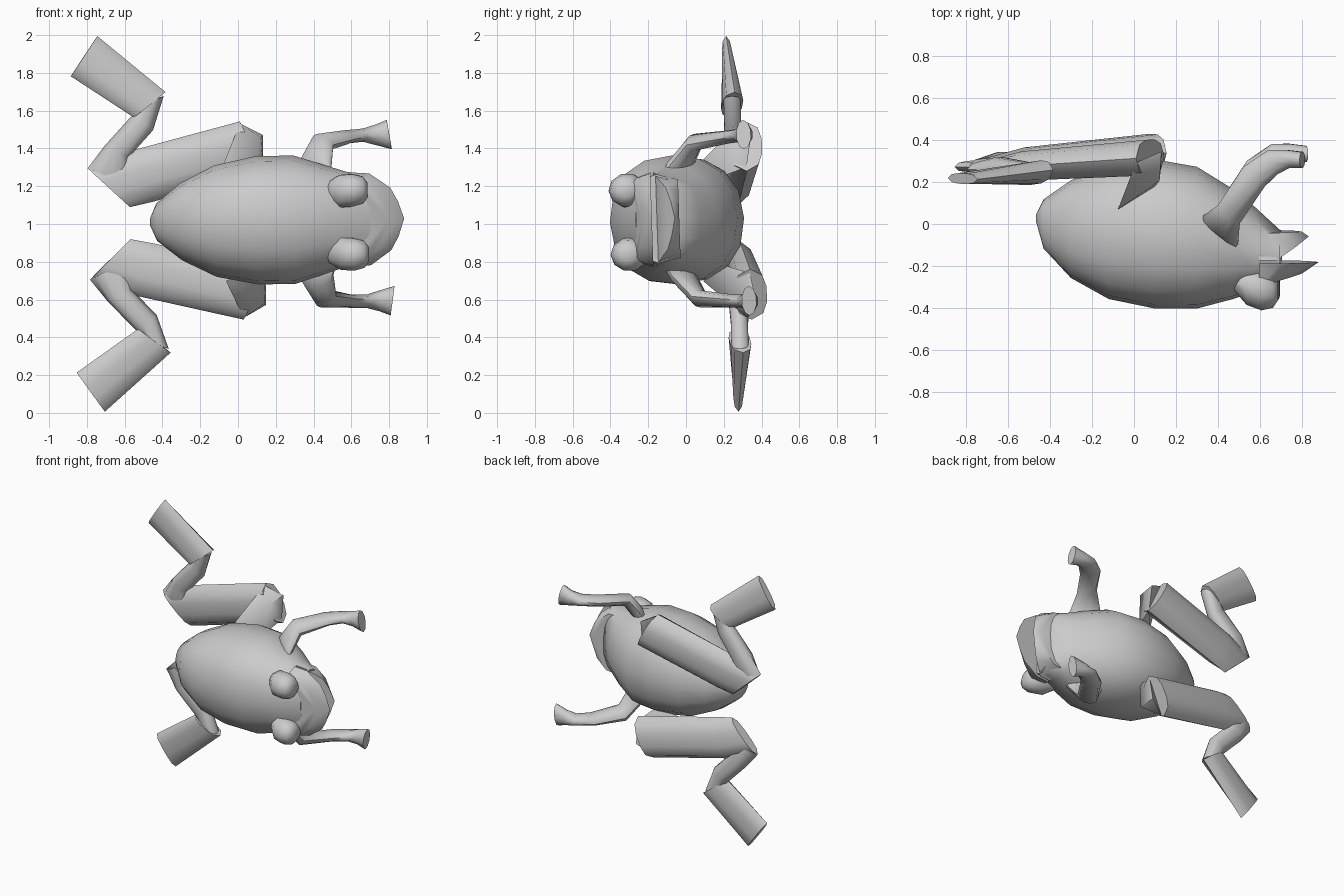
import bpy, bmesh, math
from mathutils import Vector, Matrix

if "Cube" in bpy.data.objects:
    bpy.data.objects.remove(bpy.data.objects["Cube"])

# The whole animal is turned very slightly off axis; z is measured from its midline
POSE = (Matrix.Translation((0, 0, 1.007)) @ Matrix.Rotation(0.033, 4, 'X')
        @ Matrix.Rotation(-0.02, 4, 'Y'))

SLAB = [(-1, 0), (-.75, .75), (-.3, 1), (.3, 1), (.75, .75),
        (1, 0), (.75, -.75), (.3, -1), (-.3, -1), (-.75, -.75)]


def circle(n, power=1.0):
    """Unit circle, squarer for powers below 1."""
    def bend(t):
        return math.copysign(abs(t) ** power, t)
    return [(bend(math.cos(2 * math.pi * i / n)), bend(math.sin(2 * math.pi * i / n)))
            for i in range(n)]


def finish(name, bm, side):
    for v in bm.verts:
        v.co.z *= side
    bmesh.ops.recalc_face_normals(bm, faces=bm.faces)
    me = bpy.data.meshes.new(name)
    bm.to_mesh(me)
    bm.free()
    me.transform(POSE)
    ob = bpy.data.objects.new(name, me)
    bpy.context.collection.objects.link(ob)
    return ob


def loft(name, stations, shape, side=1):
    """Skin between sections, each given by centre and two half-axis vectors."""
    bm = bmesh.new()
    rings = []
    for c, u, v in stations:
        c, u, v = Vector(c), Vector(u), Vector(v)
        rings.append([bm.verts.new(c + u * p + v * q) for p, q in shape])
    n = len(shape)
    for r, s in zip(rings, rings[1:]):
        for i in range(n):
            j = (i + 1) % n
            bm.faces.new((r[i], r[j], s[j], s[i]))
    bm.faces.new(rings[0])
    bm.faces.new(rings[-1])
    return finish(name, bm, side)


def ribbon(a, b, y, t, tilt=0):
    """Section spanning two outline points (x, z) with half thickness t."""
    a, b = Vector((a[0], y - tilt, a[1])), Vector((b[0], y + tilt, b[1]))
    return (a + b) / 2, (b - a) / 2, (0, t, 0)


def hull(name, pts, side=1):
    bm = bmesh.new()
    for p in pts:
        bm.verts.new(p)
    bmesh.ops.convex_hull(bm, input=bm.verts)
    loose = [v for v in bm.verts if not v.link_faces]
    bmesh.ops.delete(bm, geom=loose, context='VERTS')
    return finish(name, bm, side)


# Body: x, back y, belly y, half width
body = [(-.465, 0, .04, .02), (-.43, -.125, .11, .1), (-.3, -.265, .2, .205),
        (-.12, -.365, .275, .295), (.1, -.41, .3, .34), (.3, -.41, .265, .34),
        (.47, -.365, .16, .285), (.58, -.33, .07, .25), (.7, -.275, -.04, .235)]
loft("body", [((x, (a + b) / 2 + .008, .012), (0, (b - a) / 2, 0), (0, 0, w))
              for x, a, b, w in body], circle(16, .88))

# Jaws: outline (x, half width) mirrored across the midline
outline = [(.6, .25), (.7, .243), (.81, .165), (.85, .09), (.88, .0)]
full = outline + [(x, -w) for x, w in outline]
hull("upper_jaw", [(x, -.18, w + .01) for x, w in full] +
     [(.6 + (x - .6) * .72, -.29 + (x - .6) * .2, w * .85 + .01) for x, w in full])
low = [(.6 + (x - .6) * .83, w) for x, w in full]
hull("lower_jaw", [(x, -.165 + max(0, x - .69) * .75, w + .01) for x, w in low] +
     [(.6 + (x - .6) * .85, -.035, w * .85 + .01) for x, w in low])

for side, label in ((1, "left"), (-1, "right")):
    # Bulging eye, rising out of the head and blunt at the front
    loft(label + "_eye",
         [((.47, -.25, .16), (0, .05, 0), (0, 0, .05)),
          ((.54, -.29, .165), (0, .09, 0), (0, 0, .09)),
          ((.61, -.305, .17), (0, .1, 0), (0, 0, .09)),
          ((.665, -.315, .17), (0, .078, 0), (0, 0, .075)),
          ((.69, -.31, .17), (0, .045, 0), (0, 0, .04))], circle(10), side)
    # Front leg with flared hand
    loft(label + "_front_leg",
         [((.41, -.04, .22), (-.02, 0, .06), (.11, -.09, 0)),
          ((.415, -.02, .30), (-.03, 0, .05), (.08, -.07, 0)),
          ((.46, .06, .415), (-.03, 0, .045), (.045, -.045, 0)),
          ((.58, .24, .435), (-.01, 0, .035), (.05, -.05, 0)),
          ((.67, .31, .44), (0, 0, .035), (.025, -.06, 0)),
          ((.74, .325, .44), (0, 0, .055), (.01, -.045, 0)),
          ((.81, .32, .44), (-.012, 0, .078), (0, -.04, 0))], circle(10), side)
    # Thigh and its joint to the body
    loft(label + "_thigh",
         [ribbon((.02, .525), (.15, .26), .33, .085),
          ribbon((-.57, .38), (-.45, .11), .285, .07),
          ribbon((-.79, .295), (-.57, .085), .27, .035)], SLAB, side)
    hull(label + "_hip",
         [(.02, .31, .515), (.14, .36, .45), (.13, .22, .44),
          (-.07, .08, .31), (.1, .18, .23), (.14, .33, .28)], side)
    # Shin narrowing to the ankle
    loft(label + "_shin",
         [ribbon((-.79, .295), (-.57, .2), .27, .035),
          ribbon((-.7, .41), (-.57, .35), .27, .06),
          ribbon((-.55, .57), (-.44, .49), .265, .045),
          ribbon((-.51, .62), (-.38, .67), .265, .045)], SLAB, side)
    # Paddle foot
    loft(label + "_hind_foot",
         [ribbon((-.54, .56), (-.37, .69), .265, .055, .015),
          ribbon((-.87, .785), (-.725, .995), .245, .025)], SLAB, side)

# Smooth the soft parts, keep hard creases
for ob in bpy.data.objects:
    ob.select_set(True)
    bpy.context.view_layer.objects.active = ob
bpy.ops.object.shade_smooth_by_angle(angle=math.radians(55))
